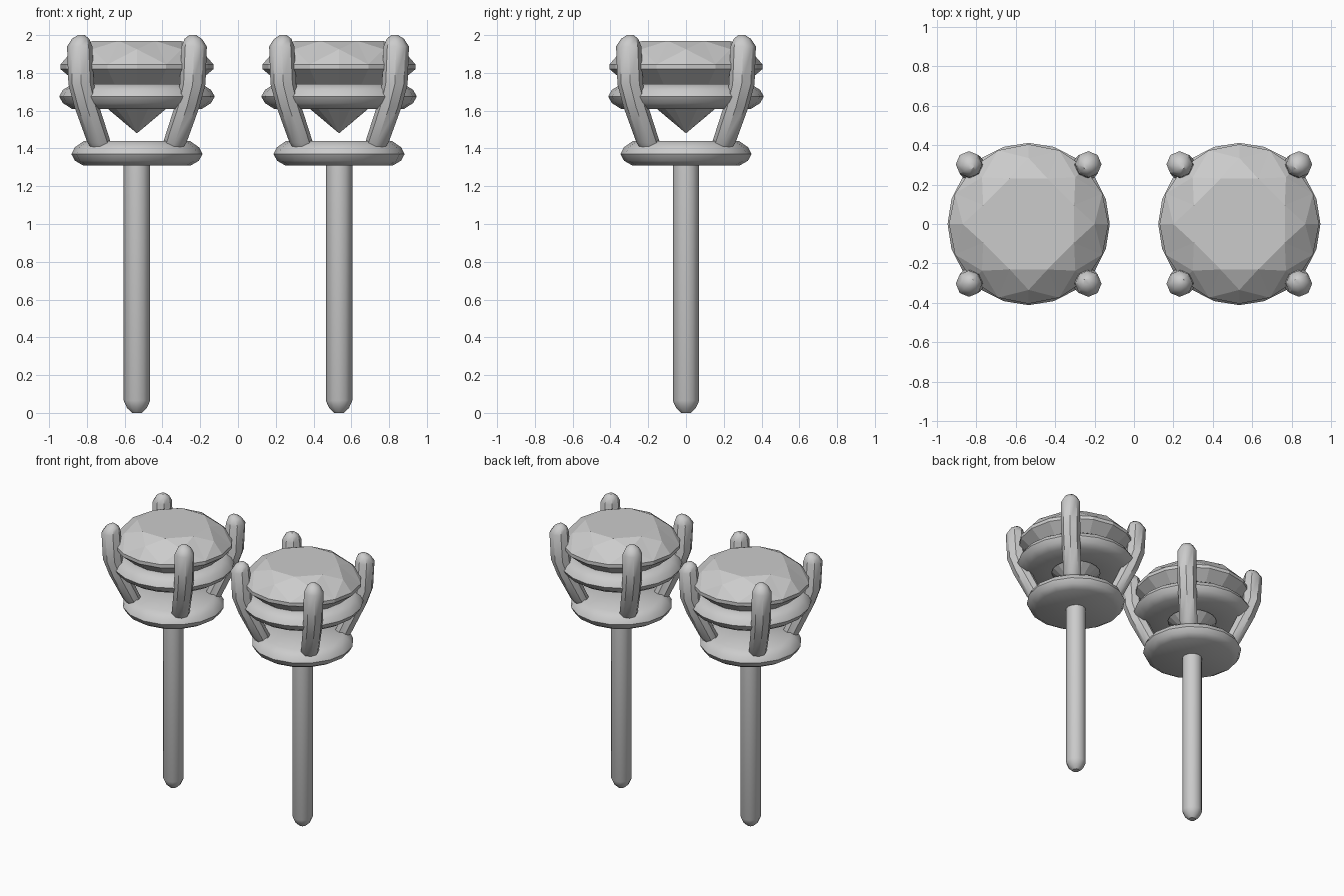
import bpy, bmesh
from math import sin, cos, pi

if "Cube" in bpy.data.objects:
    bpy.data.objects.remove(bpy.data.objects["Cube"])

SPACING = 0.535


def finish(bm, name, smooth_angle=None):
    bmesh.ops.remove_doubles(bm, verts=bm.verts, dist=1e-5)
    bmesh.ops.recalc_face_normals(bm, faces=bm.faces)
    mesh = bpy.data.meshes.new(name)
    bm.to_mesh(mesh)
    bm.free()
    ob = bpy.data.objects.new(name, mesh)
    bpy.context.collection.objects.link(ob)
    if smooth_angle:
        bpy.ops.object.select_all(action='DESELECT')
        ob.select_set(True)
        bpy.context.view_layer.objects.active = ob
        bpy.ops.object.shade_smooth_by_angle(angle=smooth_angle)
    return ob


def circle(bm, x, y, z, r, n, turn=0.0):
    return [bm.verts.new((x + r * cos(2 * pi * (i + turn) / n),
                          y + r * sin(2 * pi * (i + turn) / n), z)) for i in range(n)]


def loft(name, sections, n, closed=False):
    """Join horizontal circles (x, y, z, radius); cap the ends or close into a loop."""
    bm = bmesh.new()
    rings = [circle(bm, *s, n) for s in sections]
    pairs = list(zip(rings, rings[1:]))
    if closed:
        pairs.append((rings[-1], rings[0]))
    else:
        bm.faces.new(rings[0])
        bm.faces.new(rings[-1])
    for a, b in pairs:
        for i in range(n):
            j = (i + 1) % n
            bm.faces.new((a[i], a[j], b[j], b[i]))
    return finish(bm, name, 0.7)


def gem(name, cx):
    """Brilliant cut: table, star, kite and girdle facets over a cone-like pavilion."""
    bm = bmesh.new()
    table = circle(bm, cx, 0, 1.97, 0.25, 8, 0.5)
    mid = circle(bm, cx, 0, 1.925, 0.335, 8)
    upper = circle(bm, cx, 0, 1.845, 0.405, 16)
    lower = circle(bm, cx, 0, 1.82, 0.405, 16)
    tip = bm.verts.new((cx, 0, 1.48))
    bm.faces.new(table)
    for i in range(8):
        j = (i + 1) % 8
        a, b, c = upper[2 * i], upper[2 * i + 1], upper[(2 * i + 2) % 16]
        bm.faces.new((table[i - 1], mid[i], table[i]))
        bm.faces.new((mid[i], a, b))
        bm.faces.new((mid[j], b, c))
        bm.faces.new((table[i], mid[i], b))
        bm.faces.new((table[i], b, mid[j]))
    for i in range(16):
        j = (i + 1) % 16
        bm.faces.new((upper[i], lower[i], lower[j], upper[j]))
        bm.faces.new((lower[i], tip, lower[j]))
    return finish(bm, name)


# Prong centre line: (diagonal offset in x and y, height, radius)
PRONG = [(0.185, 1.385, 0.045), (0.20, 1.43, 0.062), (0.265, 1.62, 0.066),
         (0.295, 1.74, 0.068), (0.303, 1.94, 0.067), (0.298, 1.98, 0.046),
         (0.295, 2.0, 0.018)]

for side, cx in (("left", -SPACING), ("right", SPACING)):
    # Ear post with a rounded tip
    loft(side + "_post", [(cx, 0, z, r) for z, r in
         [(0, 0.025), (0.025, 0.052), (0.065, 0.07), (1.33, 0.07)]], 12)
    # Solid base disc with a rounded rim
    loft(side + "_base", [(cx, 0, z, r) for z, r in
         [(1.31, 0.285), (1.335, 0.328), (1.37, 0.347), (1.405, 0.33), (1.44, 0.28)]], 16)
    # Gallery ring hugging the underside of the stone
    loft(side + "_gallery_ring", [(cx, 0, z, r) for z, r in
         [(1.61, 0.17), (1.61, 0.345), (1.64, 0.392), (1.675, 0.412),
          (1.71, 0.392), (1.74, 0.345), (1.74, 0.30)]], 20, closed=True)
    # Cut stone
    gem(side + "_stone", cx)
    # Four prongs on the diagonals
    for sx in (-1, 1):
        for sy in (-1, 1):
            name = f"{side}_prong_{'front' if sy < 0 else 'back'}_{'outer' if sx * cx > 0 else 'inner'}"
            loft(name, [(cx + sx * d, sy * d, z, r) for d, z, r in PRONG], 8)
